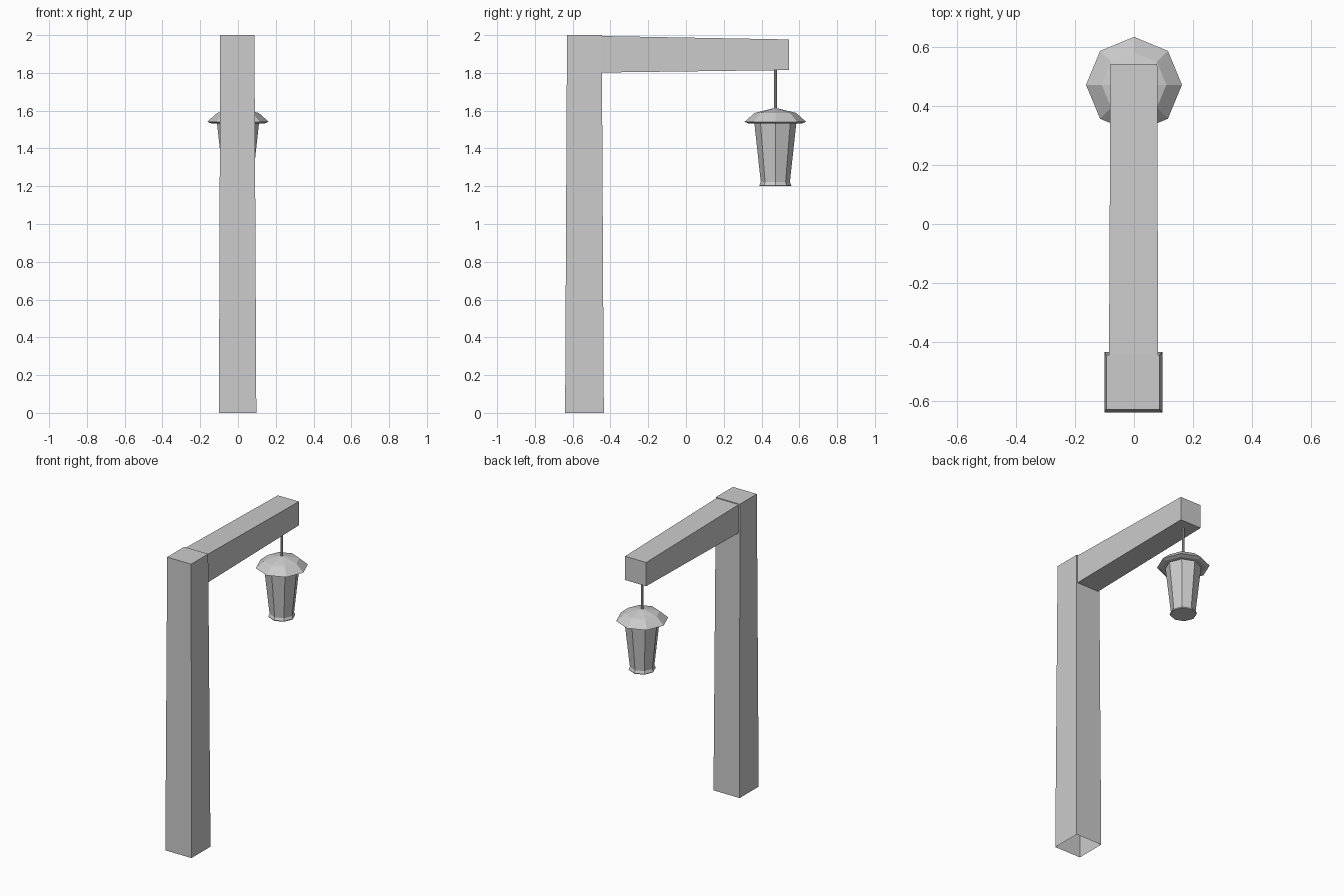
import bpy, math

if "Cube" in bpy.data.objects:
    bpy.data.objects.remove(bpy.data.objects["Cube"])

LAMP_Y = 0.473


def make(name, verts, faces):
    mesh = bpy.data.meshes.new(name)
    mesh.from_pydata(verts, [], faces)
    mesh.update()
    obj = bpy.data.objects.new(name, mesh)
    bpy.context.collection.objects.link(obj)
    return obj


def tapered_beam(name, start, end):
    """Four-sided beam from corner ring start to ring end, capped only at the end."""
    sides = [(i, (i + 1) % 4, (i + 1) % 4 + 4, i + 4) for i in range(4)]
    return make(name, start + end, sides + [(4, 5, 6, 7)])


def lathe(name, profile, n=8, y=LAMP_Y):
    """Faceted solid of revolution; profile lists (radius, z) from bottom to top."""
    verts = [(r * math.cos(2 * math.pi * i / n), y + r * math.sin(2 * math.pi * i / n), z)
             for r, z in profile for i in range(n)]
    faces = [(k * n + i, k * n + (i + 1) % n, (k + 1) * n + (i + 1) % n, (k + 1) * n + i)
             for k in range(len(profile) - 1) for i in range(n)]
    faces.append(tuple(reversed(range(n))))
    top = (len(profile) - 1) * n
    faces.append(tuple(range(top, top + n)))
    return make(name, verts, faces)


def flat_ring(x0, x1, y0, y1, z):
    return [(x0, y0, z), (x1, y0, z), (x1, y1, z), (x0, y1, z)]


def upright_ring(x0, x1, z0, z1, y):
    return [(x0, y, z0), (x1, y, z0), (x1, y, z1), (x0, y, z1)][::-1]


# Upright post, hollow at the foot
tapered_beam("post", flat_ring(-0.101, 0.097, -0.64, -0.435, 0),
             flat_ring(-0.094, 0.087, -0.63, -0.446, 2.0))

# Horizontal arm
tapered_beam("arm", upright_ring(-0.085, 0.082, 1.802, 1.995, -0.446),
             upright_ring(-0.08, 0.079, 1.815, 1.977, 0.544))

# Hanging rod
lathe("hanging_rod", [(0.008, 1.60), (0.008, 1.82)])

# Lantern roof with sharp overhanging rim
lathe("lantern_roof", [(0.112, 1.532), (0.14, 1.532), (0.163, 1.541),
                       (0.11, 1.588), (0.008, 1.613)])

# Lantern glass body with a flared foot
lathe("lantern_body", [(0.082, 1.20), (0.085, 1.205), (0.077, 1.222), (0.111, 1.533)])
